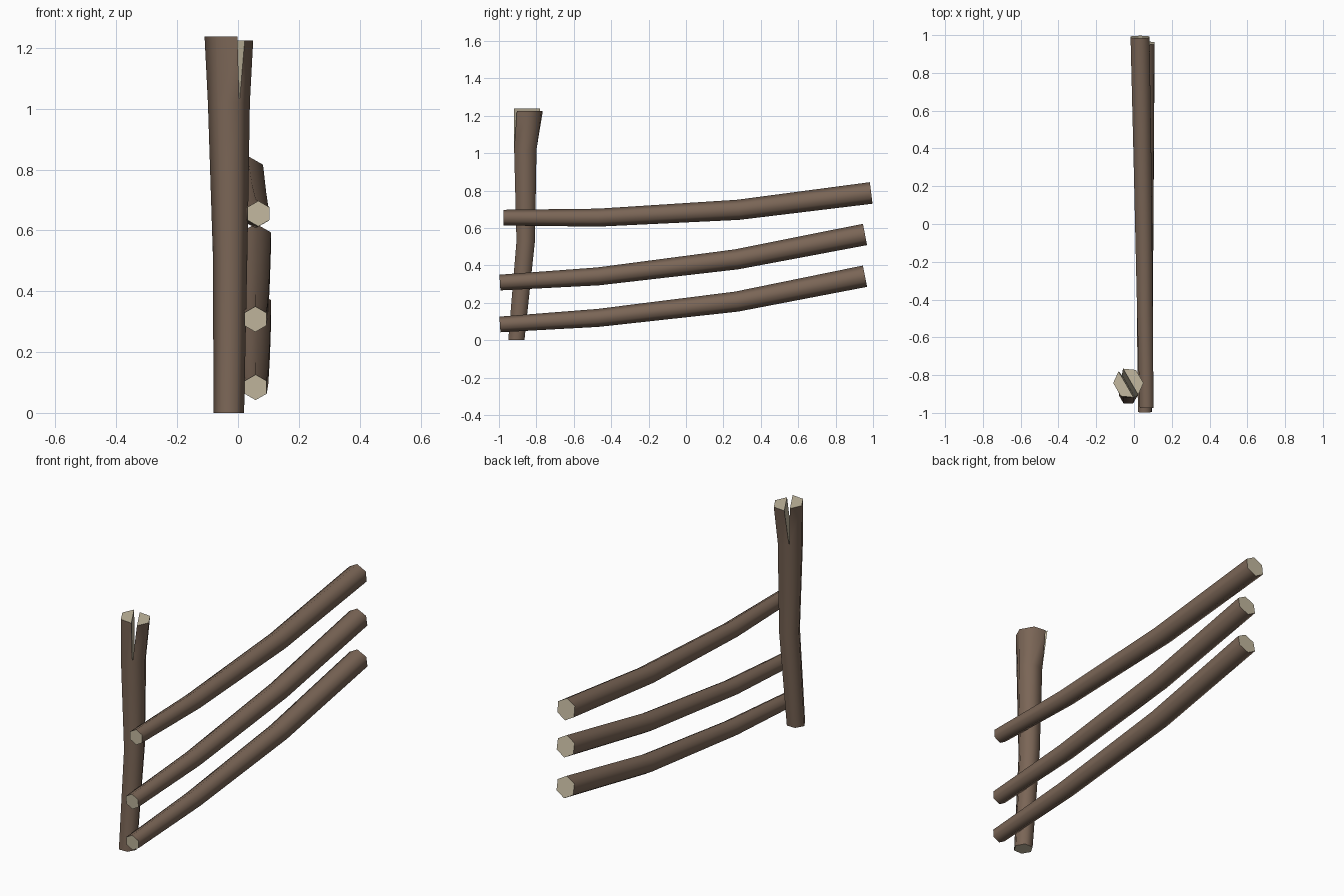
import bpy, bmesh, math
from mathutils import Vector

if "Cube" in bpy.data.objects:
    bpy.data.objects.remove(bpy.data.objects["Cube"])


def material(name, rgb):
    m = bpy.data.materials.new(name)
    m.diffuse_color = (*rgb, 1)
    m.use_nodes = True
    m.node_tree.nodes["Principled BSDF"].inputs["Base Color"].default_value = m.diffuse_color
    return m


BARK = material("brown bark", (0.195, 0.131, 0.093))
WOOD = material("pale cut wood", (0.55, 0.485, 0.35))


def finish(bm, name):
    bmesh.ops.recalc_face_normals(bm, faces=bm.faces[:])
    me = bpy.data.meshes.new(name)
    bm.to_mesh(me)
    bm.free()
    me.materials.append(BARK)
    me.materials.append(WOOD)
    ob = bpy.data.objects.new(name, me)
    bpy.context.collection.objects.link(ob)
    bpy.ops.object.select_all(action='DESELECT')
    bpy.context.view_layer.objects.active = ob
    ob.select_set(True)
    bpy.ops.object.shade_smooth_by_angle(angle=math.radians(66))


def ring(bm, centre, u, v, r):
    return [bm.verts.new(Vector(centre) + r * (math.cos(a) * u + math.sin(a) * v))
            for a in (math.radians(60 * i) for i in range(6))]


def skin(bm, a, b):
    for i in range(6):
        j = (i + 1) % 6
        bm.faces.new((a[i], a[j], b[j], b[i]))


def pale(bm, verts):
    bm.faces.new(verts).material_index = 1


# Rails: bent hexagonal logs, thicker towards the far end
def rail(name, pts):
    bm = bmesh.new()
    radii = (0.042, 0.048, 0.054, 0.058)
    pts = [Vector(p) for p in pts]
    rings = []
    for i, p in enumerate(pts):
        t = (pts[min(i + 1, 3)] - pts[max(i - 1, 0)]).normalized()
        up = Vector((0, -t.z, t.y)).normalized()
        rings.append(ring(bm, p, up, Vector((1, 0, 0)), radii[i]))
    for a, b in zip(rings, rings[1:]):
        skin(bm, a, b)
    pale(bm, rings[0])
    pale(bm, rings[-1])
    finish(bm, name)


rail("bottom_rail", [(.058, -.995, .084), (.058, -.47, .119), (.058, .27, .206), (.059, .957, .342)])
rail("middle_rail", [(.057, -.995, .308), (.057, -.47, .341), (.057, .27, .432), (.058, .957, .565)])
rail("top_rail", [(.067, -.975, .655), (.058, -.47, .655), (.046, .28, .697), (.032, .99, .787)])

# Post: hexagonal trunk whose top is split in two halves
bm = bmesh.new()
X, Y = Vector((1, 0, 0)), Vector((0, 1, 0))
rings = [ring(bm, c, X, Y, r) for c, r in
         (((-.03, -.907, 0), .05), ((-.026, -.857, .53), .057), ((-.03, -.859, 1.02), .069))]
for a, b in zip(rings, rings[1:]):
    skin(bm, a, b)
pale(bm, rings[0])
base = rings[-1]
gap = Vector((math.cos(math.radians(30)), 0.5, 0)) * 0.014
for ids, side, z in (((2, 3, 4, 5), -1, 1.238), ((5, 0, 1, 2), 1, 1.225)):
    top = []
    for k, i in enumerate(ids):
        a = math.radians(60 * i)
        p = Vector((-.03, -.842, z)) + .08 * (math.cos(a) * X + math.sin(a) * Y)
        if k in (0, 3):
            p += side * gap
        top.append(bm.verts.new(p))
    for k in range(3):
        bm.faces.new((base[ids[k]], base[ids[k + 1]], top[k + 1], top[k]))
    pale(bm, (base[ids[3]], base[ids[0]], top[0], top[3]))
    pale(bm, top)
finish(bm, "split_post")
